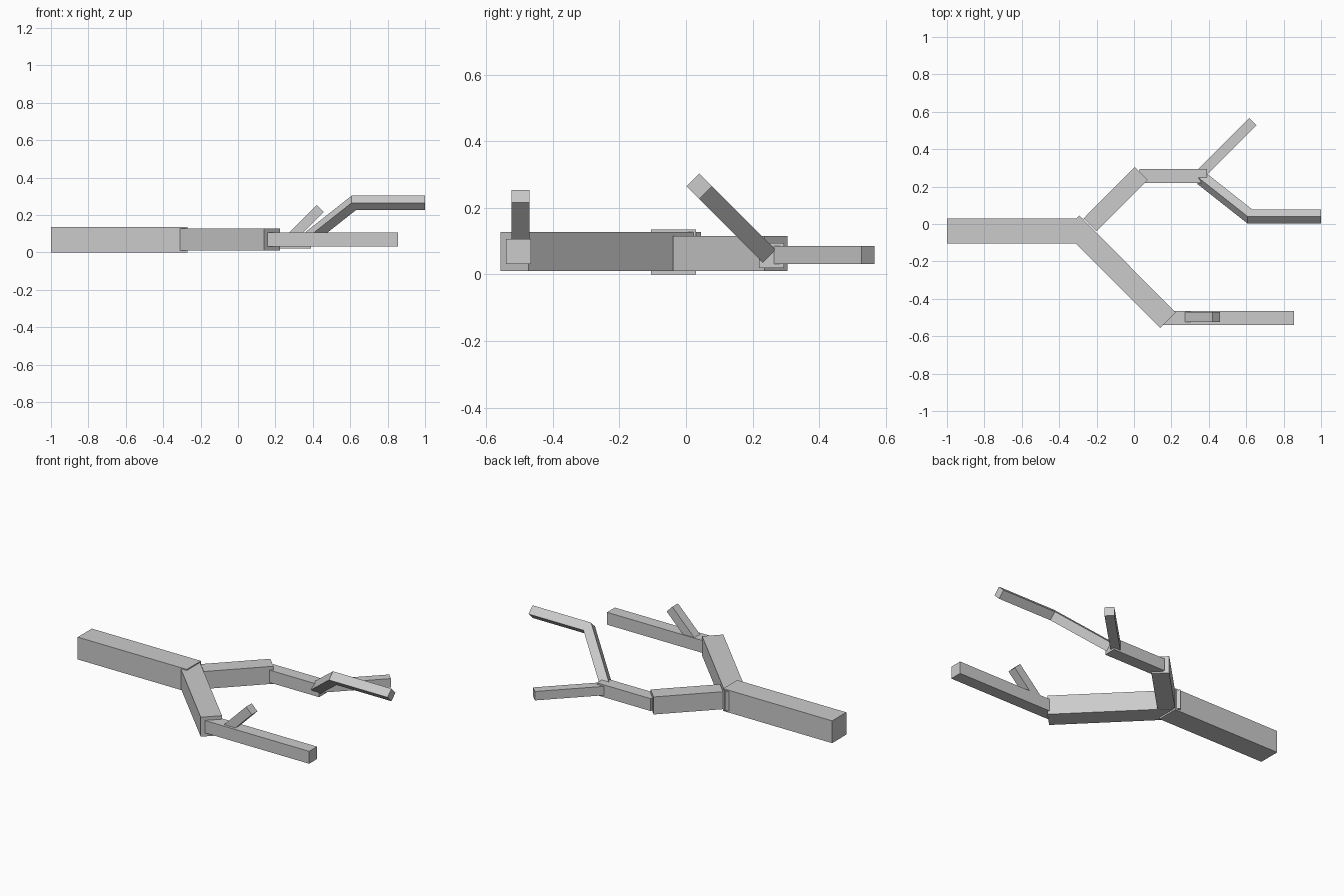
import bpy
import bmesh
from mathutils import Vector

if "Cube" in bpy.data.objects:
    bpy.data.objects.remove(bpy.data.objects["Cube"])


def limb(name, points, width, height, side):
    """Rectangular bar swept along points with mitred corners; side is the width direction."""
    pts = [Vector(p) for p in points]
    dirs = [(b - a).normalized() for a, b in zip(pts, pts[1:])]
    bm = bmesh.new()
    d = dirs[0]
    side = Vector(side)
    side = (side - d * side.dot(d)).normalized()
    up = d.cross(side)
    base = [side * (sx * width / 2) + up * (sz * height / 2)
            for sx, sz in ((-1, -1), (1, -1), (1, 1), (-1, 1))]
    current = [pts[0] + o for o in base]
    rings = [[bm.verts.new(c) for c in current]]
    for i in range(1, len(pts)):
        d = dirs[i - 1]
        # slide each corner along the bar to the mitre plane
        n = d if i == len(dirs) else d + dirs[i]
        current = [c + d * ((pts[i] - c).dot(n) / d.dot(n)) for c in current]
        rings.append([bm.verts.new(c) for c in current])
    for a, b in zip(rings, rings[1:]):
        for k in range(4):
            bm.faces.new((a[k], a[(k + 1) % 4], b[(k + 1) % 4], b[k]))
    bm.faces.new(rings[0])
    bm.faces.new(rings[-1])
    bmesh.ops.recalc_face_normals(bm, faces=bm.faces)
    mesh = bpy.data.meshes.new(name)
    bm.to_mesh(mesh)
    bm.free()
    obj = bpy.data.objects.new(name, mesh)
    bpy.context.collection.objects.link(obj)
    return obj


# Main stem
limb("trunk", [(-1, -.037, .0675), (-.27, -.037, .0675)], .135, .135, (0, 1, 0))

# Front fork with its straight tip and upright twig
limb("front_branch", [(-.335, .004, .069), (.182, -.515, .069)], .118, .118, (1, 1, 0))
limb("front_branch_tip", [(.155, -.503, .069), (.855, -.503, .069)], .075, .075, (0, 1, 0))
limb("front_twig", [(.28, -.497, .075), (.44, -.497, .235)], .054, .054, (0, 1, 0))

# Rear fork with its straight middle
limb("rear_branch", [(-.235, -.005, .063), (.038, .27, .063)], .098, .106, (1, -1, 0))
limb("rear_branch_middle", [(.03, .257, .057), (.39, .257, .057)], .075, .075, (0, 1, 0))

# Rear twigs: one level, one rising then bending level, turned on its edge
limb("rear_level_twig", [(.36, .272, .058), (.635, .547, .058)], .054, .054, (1, -1, 0))
# start is swept backwards so the level end keeps a true square section
limb("rear_bent_twig", [(1, .04, .265), (.62, .04, .265), (.36, .245, .06)],
     .054, .054, (0, 1, 1))
